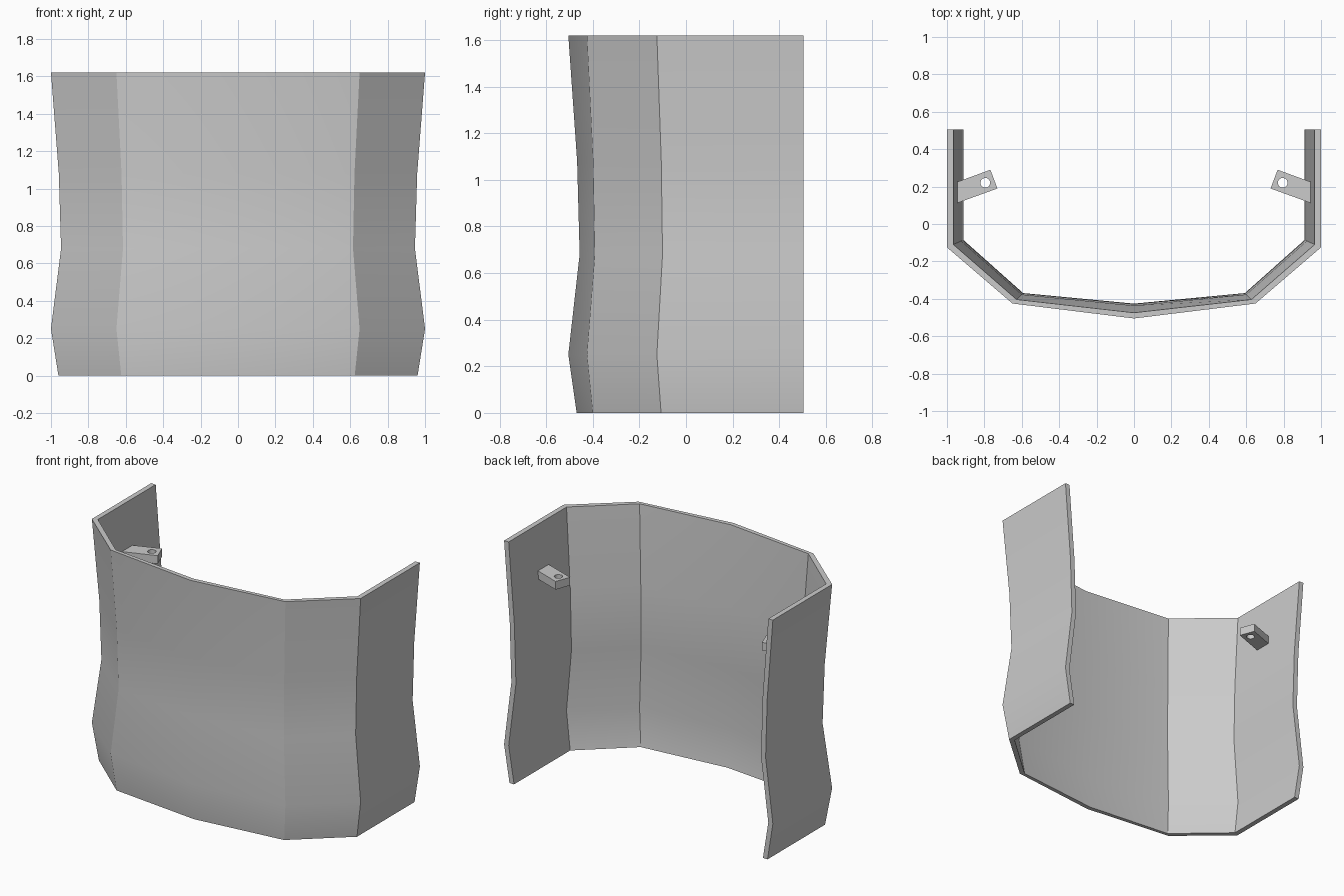
import bpy, bmesh, math
from mathutils import Vector

if "Cube" in bpy.data.objects:
    bpy.data.objects.remove(bpy.data.objects["Cube"])

grey = bpy.data.materials.new("plain grey")
grey.use_nodes = True
grey.diffuse_color = (0.6, 0.6, 0.6, 1)
grey.node_tree.nodes["Principled BSDF"].inputs["Base Color"].default_value = (0.6, 0.6, 0.6, 1)


def finish(bm, name):
    """Turn a bmesh into a named object, smooth with sharp corners."""
    bmesh.ops.recalc_face_normals(bm, faces=bm.faces)
    mesh = bpy.data.meshes.new(name)
    bm.to_mesh(mesh)
    bm.free()
    mesh.materials.append(grey)
    ob = bpy.data.objects.new(name, mesh)
    bpy.context.collection.objects.link(ob)
    bpy.ops.object.select_all(action='DESELECT')
    ob.select_set(True)
    bpy.context.view_layer.objects.active = ob
    bpy.ops.object.shade_smooth_by_angle(angle=math.radians(30))
    return ob


def plan(d):
    """Open faceted outline, shrunk inward by d."""
    half = [(1 - d, 0.505), (1 - d, -0.125 + 0.45 * d),
            (0.65 - 0.65 * d, -0.425 + 0.63 * d)]
    return half + [(0, -0.505 + 0.9 * d)] + [(-x, y) for x, y in reversed(half)]


# Curved wall: outer and inner outlines stacked by height, with a pinched waist
THICK = 0.034
LEVELS = [(0, 0.04), (0.25, 0), (0.68, 0.054), (1.08, 0.042), (1.62, 0)]
bm = bmesh.new()
rings = []
for z, d in LEVELS:
    outline = plan(d) + plan(d + THICK)[::-1]
    rings.append([bm.verts.new((x, y, z)) for x, y in outline])
n = len(rings[0])
for low, high in zip(rings, rings[1:]):
    for i in range(n):
        j = (i + 1) % n
        bm.faces.new((low[i], low[j], high[j], high[i]))
for ring in (rings[0], rings[-1]):
    for i in range(n // 2 - 1):
        bm.faces.new((ring[i], ring[i + 1], ring[n - 2 - i], ring[n - 1 - i]))
finish(bm, "curved_wall")

# Mounting tabs with a round hole, one on each side wall
TAB = [(0.945, 0.225), (0.945, 0.112), (0.73, 0.19), (0.768, 0.29)]
HOLE, RADIUS, SIDES = (0.795, 0.22), 0.026, 24
for side, name in ((1, "left_tab"), (-1, "right_tab")):
    bm = bmesh.new()
    circle = [(HOLE[0] + RADIUS * math.cos(a), HOLE[1] + RADIUS * math.sin(a))
              for a in (math.tau * k / SIDES for k in range(SIDES))]
    edges = []
    for loop in (TAB, circle):
        vs = [bm.verts.new((side * x, y, 1.27)) for x, y in loop]
        edges += [bm.edges.new((vs[i - 1], vs[i])) for i in range(len(vs))]
    bmesh.ops.triangle_fill(bm, edges=edges, use_beauty=True)
    out = bmesh.ops.extrude_face_region(bm, geom=bm.faces[:], use_keep_orig=True)
    top = [v for v in out["geom"] if isinstance(v, bmesh.types.BMVert)]
    bmesh.ops.translate(bm, verts=top, vec=Vector((0, 0, 0.055)))
    finish(bm, name)
